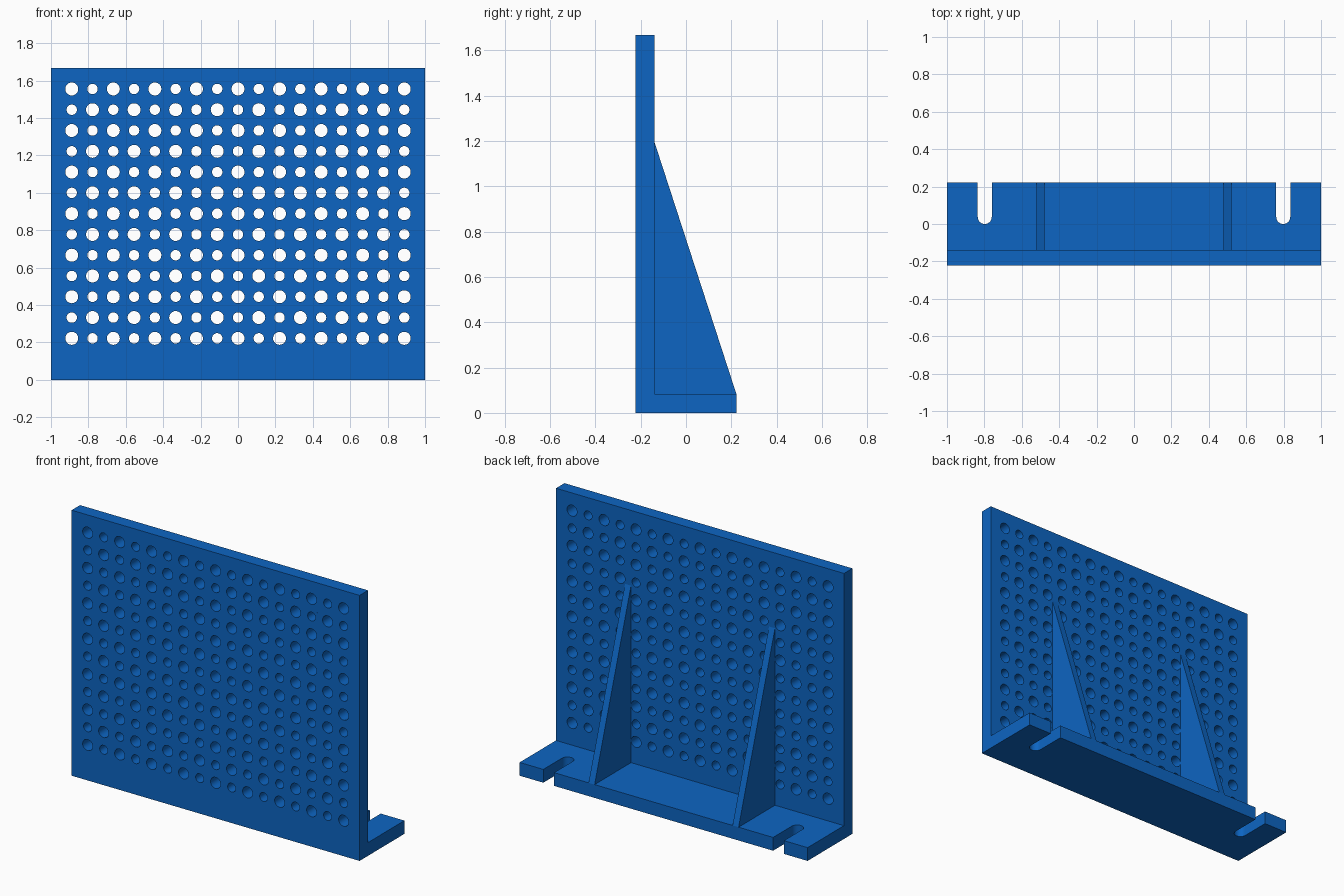
import bpy, bmesh, math
from mathutils import Matrix, Vector

if "Cube" in bpy.data.objects:
    bpy.data.objects.remove(bpy.data.objects["Cube"], do_unlink=True)

IN = 2 / 18                      # one inch of the 18 inch wide plate
T = 0.75 * IN                    # plate and base thickness
W, H = 1.0, 15 * IN              # half width, height
FRONT, BACK = -2 * IN, 2 * IN    # depth limits

blue = bpy.data.materials.new("blue paint")
color = (0.004, 0.13, 0.54, 1)
blue.diffuse_color = color
blue.use_nodes = True
bsdf = next(n for n in blue.node_tree.nodes if n.type == 'BSDF_PRINCIPLED')
bsdf.inputs["Base Color"].default_value = color


def arc(cx, cy, r, a0, a1, steps):
    """Points along an arc, both ends included."""
    angles = [a0 + (a1 - a0) * i / steps for i in range(steps + 1)]
    return [(cx + r * math.cos(a), cy + r * math.sin(a)) for a in angles]


def extruded_part(name, loops, thickness, u, v, center):
    """Fill outlines (the first outer, the rest holes) and extrude along u x v."""
    cu = bpy.data.curves.new(name, 'CURVE')
    cu.dimensions, cu.fill_mode = '2D', 'BOTH'
    cu.extrude = thickness / 2
    for pts in loops:
        s = cu.splines.new('POLY')
        s.points.add(len(pts) - 1)
        for p, (a, b) in zip(s.points, pts):
            p.co = (a, b, 0, 1)
        s.use_cyclic_u = True
    tmp = bpy.data.objects.new(name + " profile", cu)
    bpy.context.collection.objects.link(tmp)
    deps = bpy.context.evaluated_depsgraph_get()
    mesh = bpy.data.meshes.new_from_object(tmp.evaluated_get(deps))
    bpy.data.objects.remove(tmp, do_unlink=True)
    bpy.data.curves.remove(cu)

    # Stand the part in place and weld caps to sides
    u, v = Vector(u), Vector(v)
    basis = Matrix((u, v, u.cross(v))).transposed().to_4x4()
    mesh.transform(Matrix.Translation(center) @ basis)
    bm = bmesh.new()
    bm.from_mesh(mesh)
    bmesh.ops.remove_doubles(bm, verts=bm.verts, dist=1e-5)
    bmesh.ops.recalc_face_normals(bm, faces=bm.faces)
    bm.to_mesh(mesh)
    bm.free()

    mesh.name = name
    mesh.materials.clear()
    mesh.materials.append(blue)
    obj = bpy.data.objects.new(name, mesh)
    bpy.context.collection.objects.link(obj)
    bpy.ops.object.select_all(action='DESELECT')
    obj.select_set(True)
    bpy.context.view_layer.objects.active = obj
    bpy.ops.object.shade_smooth_by_angle(angle=math.radians(30))
    return obj


X, Y, Z = (1, 0, 0), (0, 1, 0), (0, 0, 1)

# Upright plate: large and small holes alternate like a checkerboard
loops = [[(-W, 0), (W, 0), (W, H), (-W, H)]]
for row in range(13):
    for col in range(-8, 9):
        r = (0.3125 if (row + col) % 2 == 0 else 0.25) * IN
        loops.append(arc(col * IN, (row + 2) * IN, r, 0, math.tau, 28)[:-1])
extruded_part("upright_plate", loops, T, X, Z, (0, FRONT + T / 2, 0))

# Base flange with a round-ended slot open to the back on each side
SLOT_X, SLOT_R = 0.798, 0.0375
outline = [(-W, FRONT + T), (W, FRONT + T), (W, BACK)]
for cx in (SLOT_X, -SLOT_X):
    outline.append((cx + SLOT_R, BACK))
    outline += arc(cx, SLOT_R, SLOT_R, 0, -math.pi, 16)
    outline.append((cx - SLOT_R, BACK))
outline.append((-W, BACK))
extruded_part("base_flange", [outline], T, X, Y, (0, 0, T / 2))

# Triangular ribs bracing the plate
rib = [(FRONT + T, T), (BACK, T), (FRONT + T, T + 10 * IN)]
for name, x in (("left_rib", 0.5), ("right_rib", -0.5)):
    extruded_part(name, [rib], 0.375 * IN, Y, Z, (x, 0, 0))
